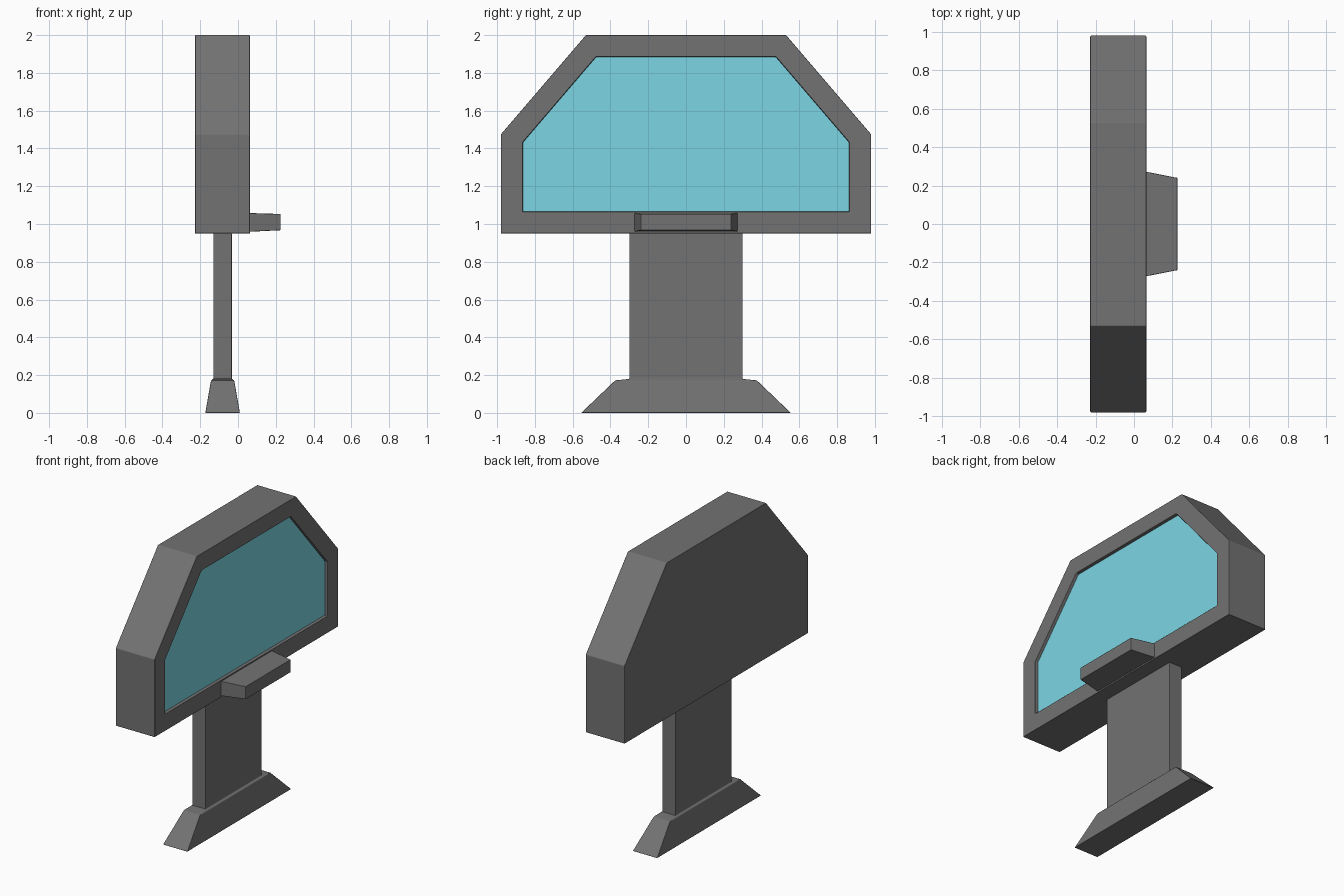
import bpy, bmesh

if "Cube" in bpy.data.objects:
    bpy.data.objects.remove(bpy.data.objects["Cube"])


def paint(name, color):
    mat = bpy.data.materials.new(name)
    mat.diffuse_color = (*color, 1)
    mat.use_nodes = True
    mat.node_tree.nodes["Principled BSDF"].inputs["Base Color"].default_value = mat.diffuse_color
    return mat


def finish(bm, name, material, bevel=0.0):
    mesh = bpy.data.meshes.new(name)
    bm.to_mesh(mesh)
    bm.free()
    obj = bpy.data.objects.new(name, mesh)
    bpy.context.collection.objects.link(obj)
    mesh.materials.append(material)
    if bevel:
        # Slightly softened edges, large faces stay flat
        mesh.shade_smooth()
        mod = obj.modifiers.new("soft_edges", 'BEVEL')
        mod.width = bevel
        mod.segments = 2
        mod.harden_normals = True
    return obj


def loft(rings):
    """Closed solid through a list of matching point rings."""
    bm = bmesh.new()
    loops = [[bm.verts.new(p) for p in ring] for ring in rings]
    for a, b in zip(loops, loops[1:]):
        for i in range(len(a)):
            j = (i + 1) % len(a)
            bm.faces.new((a[i], a[j], b[j], b[i]))
    bm.faces.new(loops[0][::-1])
    bm.faces.new(loops[-1])
    bmesh.ops.recalc_face_normals(bm, faces=bm.faces)
    return bm


def yz_ring(x, half):
    """Mirror half a (y, z) outline about y = 0 at the given x."""
    pts = half + [(-y, z) for y, z in reversed(half)]
    return [(x, y, z) for y, z in pts]


def xy_ring(z, x0, x1, hy):
    return [(x0, -hy, z), (x1, -hy, z), (x1, hy, z), (x0, hy, z)]


grey = paint("dark_grey", (0.17, 0.17, 0.17))
glass = paint("screen_blue", (0.2, 0.67, 0.77))

# Housing: six-sided slab with a recessed front opening
outline = [(0.98, 0.95), (0.98, 1.475), (0.53, 2.0)]
bm = loft([yz_ring(-0.228, outline), yz_ring(0.064, outline)])
bm.normal_update()
front = max(bm.faces, key=lambda f: f.calc_center_median().x)
bmesh.ops.inset_region(bm, faces=[front], thickness=0.115, use_even_offset=True)
bmesh.ops.inset_individual(bm, faces=[front], thickness=0.002, depth=-0.02,
                           use_even_offset=True)
screen_pts = [v.co.copy() for v in front.verts]
bmesh.ops.delete(bm, geom=[front], context='FACES_ONLY')
finish(bm, "housing", grey, 0.004)

# Screen: coloured pane at the bottom of the recess
bm = bmesh.new()
bm.faces.new([bm.verts.new(p) for p in screen_pts])
finish(bm, "screen", glass)

# Shelf: tapered ledge under the screen
finish(loft([yz_ring(0.063, [(0.272, 0.959), (0.272, 1.058)]),
             yz_ring(0.226, [(0.24, 0.967), (0.24, 1.053)])]),
       "shelf", grey, 0.003)

# Stand: flared foot rising into a flat post
finish(loft([xy_ring(0.0, -0.173, 0.01, 0.555),
             xy_ring(0.172, -0.143, -0.02, 0.375),
             xy_ring(0.18, -0.131, -0.033, 0.30),
             xy_ring(0.95, -0.131, -0.033, 0.30)]), "stand", grey, 0.003)
